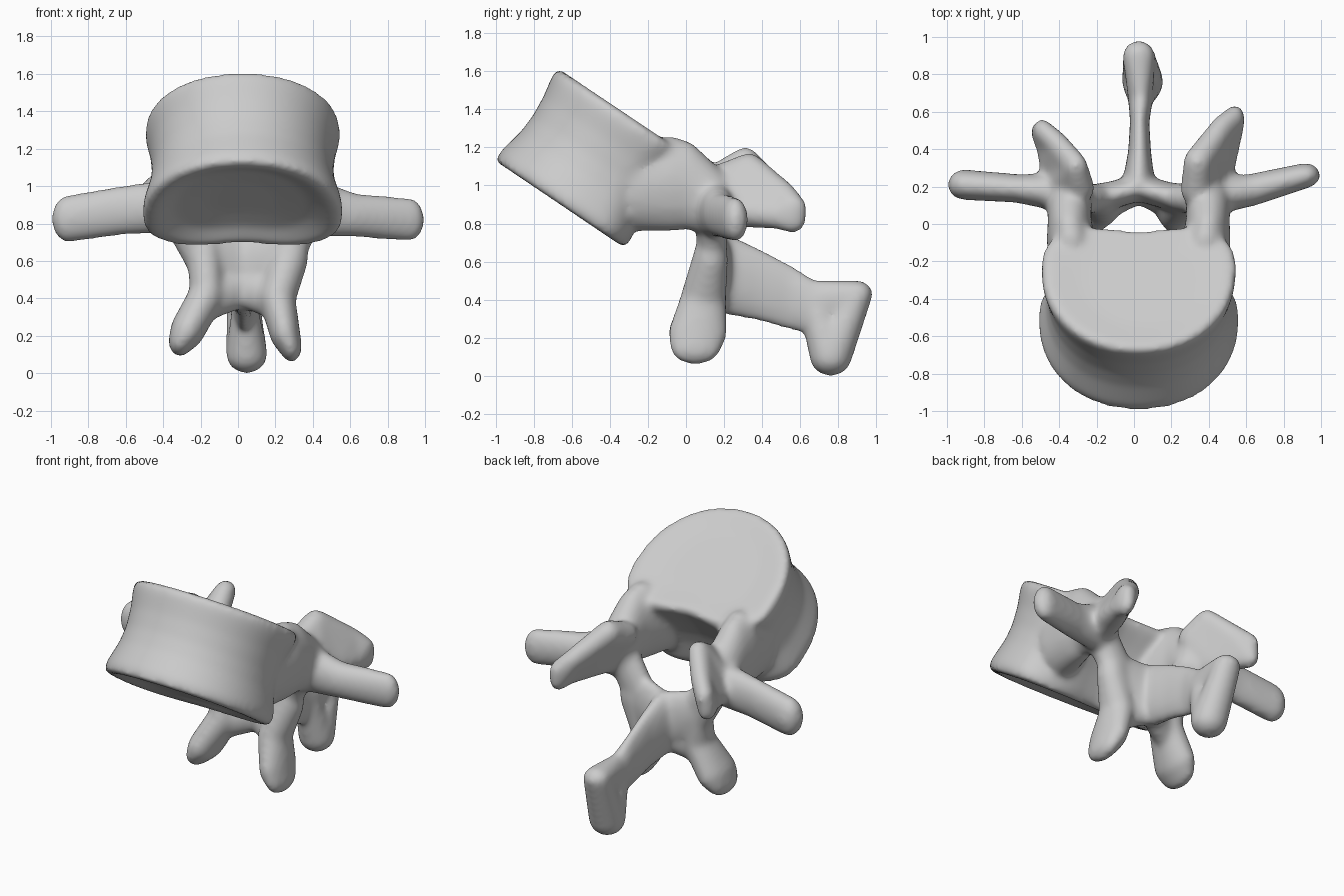
import bpy
import bmesh
from math import cos, sin, pi, exp, copysign
from mathutils import Vector

cube = bpy.data.objects.get("Cube")
if cube:
    bpy.data.objects.remove(cube, do_unlink=True)

bone_color = (0.6, 0.6, 0.6, 1.0)
material = bpy.data.materials.new("bone_grey")
material.use_nodes = True
material.diffuse_color = bone_color
shader = material.node_tree.nodes["Principled BSDF"]
shader.inputs["Base Color"].default_value = bone_color
shader.inputs["Roughness"].default_value = 0.7

solid = bmesh.new()      # every part collects here before being fused
PAD = 0.012              # allowance for shrinkage from smoothing

ball = bmesh.new()
bmesh.ops.create_icosphere(ball, subdivisions=3, radius=1)
ball_points = [v.co.copy() for v in ball.verts]
ball.free()


def add_to_solid(part):
    """Append a temporary bmesh to the combined solid."""
    mesh = bpy.data.meshes.new("part")
    part.to_mesh(mesh)
    part.free()
    solid.from_mesh(mesh)
    bpy.data.meshes.remove(mesh)


def hull(*nodes):
    """Convex hull around ellipsoids (centre x, y, z, radius x, y, z)."""
    part = bmesh.new()
    for x, y, z, rx, ry, rz in nodes:
        for p in ball_points:
            part.verts.new((x + p.x * (rx + PAD),
                            y + p.y * (ry + PAD),
                            z + p.z * (rz + PAD)))
    bmesh.ops.convex_hull(part, input=part.verts[:])
    loose = [v for v in part.verts if not v.link_faces]
    bmesh.ops.delete(part, geom=loose, context='VERTS')
    add_to_solid(part)


def limb(*nodes):
    """Chain of ellipsoids bridged by hulls."""
    for pair in zip(nodes, nodes[1:]):
        hull(*pair)


def blade(ridge, keel):
    """Plate spanning an upper and a lower chain of ellipsoids."""
    for quad in zip(ridge, ridge[1:], keel, keel[1:]):
        hull(*quad)


def power(value, exponent):
    return copysign(abs(value) ** exponent, value)


def vertebral_body():
    """D-shaped drum with a waist and dished ends, on a tilted axis."""
    base = Vector((0.025, -0.66, 0.9))
    axis = Vector((0, 0.545, 0.838))
    forward = Vector((0, -0.83, 0.557))
    side = Vector((1, 0, 0))
    count = 64
    # (scale of the outline, distance along the axis)
    profile = [(0.35, 0.05), (0.7, 0.035), (0.93, -0.005), (1.04, 0.005),
               (1.05, 0.06), (0.97, 0.2), (0.95, 0.3), (0.97, 0.42),
               (1.02, 0.53), (1.02, 0.575), (0.95, 0.59), (0.6, 0.575)]
    part = bmesh.new()
    rings = []
    for scale, height in profile:
        ring = []
        for i in range(count):
            angle = 2 * pi * i / count
            s = sin(angle)
            e, depth = (0.95, 0.525) if s > 0 else (0.68, 0.285)
            u = 0.51 * power(cos(angle), e)
            v = depth * power(s, e) - 0.13
            if s < 0:
                v += 0.05 * exp(-(u / 0.2) ** 2)
            ring.append(part.verts.new(
                base + axis * height + (side * u + forward * v) * scale))
        rings.append(ring)
    for low, high in zip(rings, rings[1:]):
        for i in range(count):
            j = (i + 1) % count
            part.faces.new((low[i], low[j], high[j], high[i]))
    part.faces.new(rings[0][::-1])
    part.faces.new(rings[-1])
    bmesh.ops.recalc_face_normals(part, faces=part.faces[:])
    add_to_solid(part)


vertebral_body()

# Pedicles and laminae enclosing the canal
for s in (-1, 1):
    def at(x, *rest):
        return (0.025 + s * x, *rest)
    limb(at(0.33, -0.25, 0.99, 0.14, 0.13, 0.22),
         at(0.36, -0.08, 1.01, 0.12, 0.09, 0.24),
         at(0.37, 0.01, 1.0, 0.105, 0.08, 0.22),
         at(0.37, 0.15, 0.91, 0.11, 0.09, 0.17))
    limb(at(0.34, 0.13, 0.85, 0.08, 0.08, 0.13),
         at(0.2, 0.14, 0.62, 0.09, 0.06, 0.14),
         at(0.01, 0.19, 0.54, 0.06, 0.06, 0.19))
    # Web arching between the inferior processes
    limb(at(0.16, 0.11, 0.4, 0.06, 0.07, 0.1),
         at(0, 0.18, 0.46, 0.05, 0.06, 0.1))

# Transverse processes
limb((0.42, 0.15, 0.88, 0.1, 0.09, 0.14),
     (0.62, 0.18, 0.845, 0.08, 0.075, 0.105),
     (0.92, 0.26, 0.82, 0.065, 0.055, 0.105))
limb((-0.4, 0.17, 0.89, 0.1, 0.09, 0.13),
     (-0.62, 0.19, 0.87, 0.08, 0.065, 0.12),
     (-0.91, 0.21, 0.825, 0.075, 0.07, 0.115))

# Superior articular processes: upright plates leaning inwards at the top
blade([(0.33, 0.18, 1.03, 0.07, 0.07, 0.07),
       (0.34, 0.33, 1.09, 0.065, 0.07, 0.07),
       (0.47, 0.51, 0.95, 0.05, 0.06, 0.06),
       (0.54, 0.565, 0.88, 0.04, 0.06, 0.06)],
      [(0.42, 0.18, 0.88, 0.08, 0.08, 0.1),
       (0.46, 0.33, 0.86, 0.075, 0.08, 0.07),
       (0.52, 0.49, 0.84, 0.05, 0.07, 0.06),
       (0.54, 0.56, 0.82, 0.04, 0.06, 0.06)])
blade([(-0.29, 0.19, 1.05, 0.07, 0.06, 0.07),
       (-0.31, 0.31, 1.14, 0.05, 0.06, 0.05),
       (-0.41, 0.43, 1.02, 0.05, 0.05, 0.06),
       (-0.49, 0.5, 0.95, 0.04, 0.05, 0.06)],
      [(-0.38, 0.18, 0.9, 0.1, 0.07, 0.1),
       (-0.41, 0.28, 0.88, 0.08, 0.07, 0.07),
       (-0.46, 0.41, 0.88, 0.05, 0.06, 0.06),
       (-0.5, 0.49, 0.86, 0.04, 0.05, 0.05)])

# Inferior articular processes
limb((0.28, 0.13, 0.62, 0.085, 0.08, 0.12),
     (0.21, 0.09, 0.4, 0.085, 0.11, 0.1),
     (0.25, 0.06, 0.22, 0.07, 0.145, 0.09),
     (0.285, 0.05, 0.14, 0.045, 0.12, 0.07))
limb((-0.18, 0.13, 0.62, 0.08, 0.08, 0.12),
     (-0.165, 0.1, 0.42, 0.08, 0.1, 0.1),
     (-0.27, 0.06, 0.23, 0.08, 0.145, 0.09),
     (-0.31, 0.05, 0.17, 0.05, 0.12, 0.07))

# Spinous process: thin blade ending in a triangular knob
blade_end = (0.035, 0.67, 0.36, 0.055, 0.06, 0.13)
limb((0.025, 0.22, 0.53, 0.075, 0.08, 0.2),
     (0.03, 0.38, 0.48, 0.05, 0.06, 0.18),
     (0.03, 0.55, 0.41, 0.04, 0.06, 0.16),
     blade_end,
     (0.047, 0.76, 0.1, 0.1, 0.1, 0.09),
     (0.025, 0.9, 0.43, 0.075, 0.07, 0.06),
     blade_end)

# Fuse all parts into one smooth bone
mesh = bpy.data.meshes.new("vertebra")
solid.to_mesh(mesh)
solid.free()
vertebra = bpy.data.objects.new("vertebra", mesh)
bpy.context.collection.objects.link(vertebra)
mesh.materials.append(material)

remesh = vertebra.modifiers.new("fuse", 'REMESH')
remesh.mode = 'VOXEL'
remesh.voxel_size = 0.016
remesh.use_smooth_shade = True
smooth = vertebra.modifiers.new("soften", 'SMOOTH')
smooth.factor = 0.5
smooth.iterations = 20

bpy.context.view_layer.objects.active = vertebra
vertebra.select_set(True)
for name in ("fuse", "soften"):
    bpy.ops.object.modifier_apply(modifier=name)
bpy.ops.object.shade_smooth()
